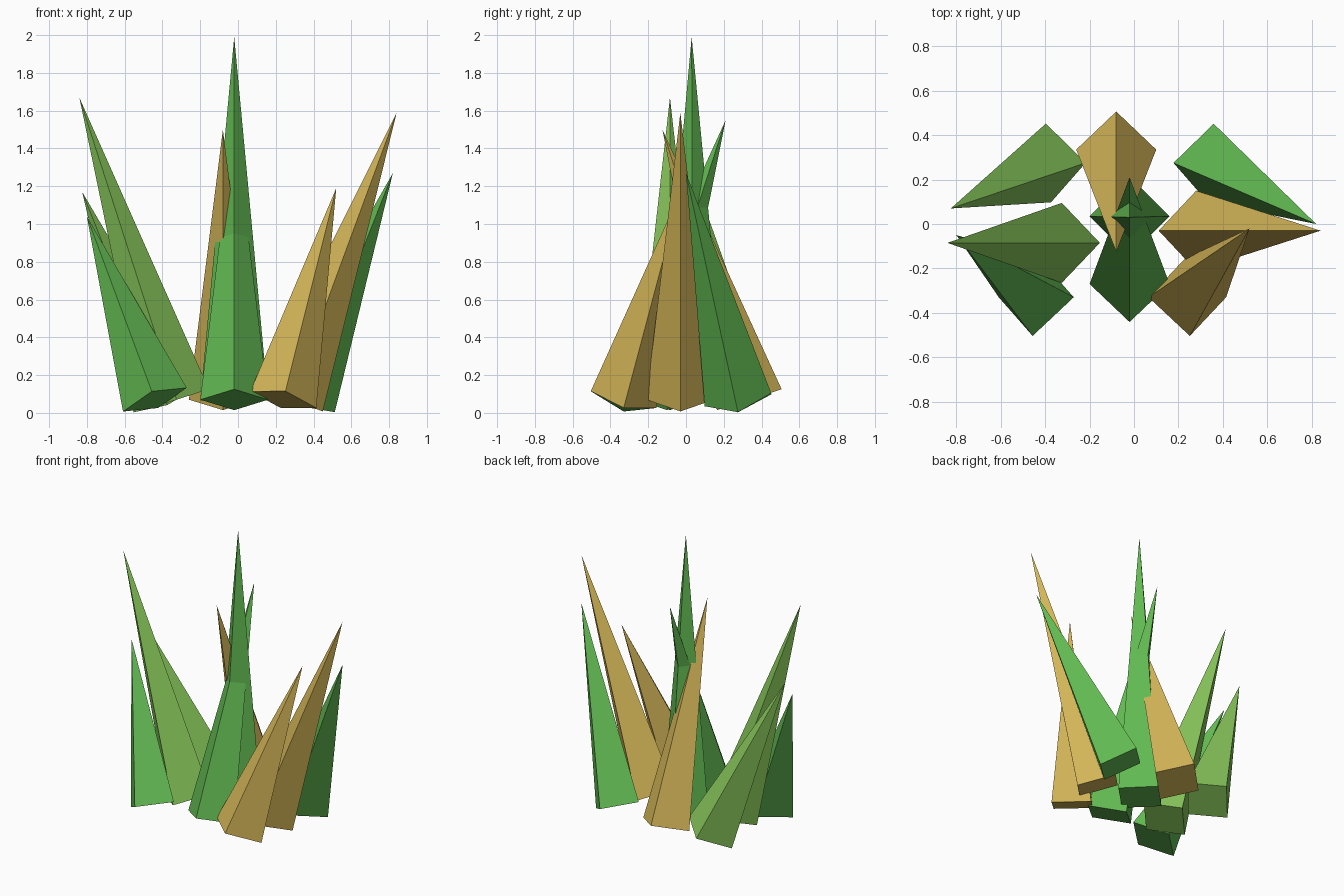
import bpy
import bmesh
from mathutils import Vector

if "Cube" in bpy.data.objects:
    bpy.data.objects.remove(bpy.data.objects["Cube"])

RADIUS = 0.18


def material(name, rgb):
    mat = bpy.data.materials.new(name)
    mat.diffuse_color = (*rgb, 1.0)
    mat.use_nodes = True
    mat.node_tree.nodes["Principled BSDF"].inputs["Base Color"].default_value = mat.diffuse_color
    return mat


green = material("grass green", (0.122, 0.485, 0.084))
light = material("light green", (0.242, 0.565, 0.102))
gold = material("dry gold", (0.659, 0.468, 0.098))


def blade(name, centre, tip, mat):
    """Four-sided spike whose square base is perpendicular to its axis."""
    centre, tip = Vector(centre), Vector(tip)
    axis = (tip - centre).normalized()
    u = Vector((axis.z, 0, -axis.x)).normalized() * RADIUS
    v = axis.cross(u)
    bm = bmesh.new()
    base = [bm.verts.new(centre + d) for d in (u, v, -u, -v)]
    point = bm.verts.new(tip)
    bm.faces.new(base[::-1])
    for i in range(4):
        bm.faces.new((base[i], base[(i + 1) % 4], point))
    bm.normal_update()
    mesh = bpy.data.meshes.new(name)
    bm.to_mesh(mesh)
    bm.free()
    mesh.materials.append(mat)
    obj = bpy.data.objects.new(name, mesh)
    bpy.context.collection.objects.link(obj)


# Upright middle blade
blade("centre_blade", (-0.02, 0.035, 0.065), (-0.02, 0.03, 1.99), green)

# Front and back blades leaning in across the middle
blade("front_blade", (-0.02, -0.27, 0.07), (-0.02, 0.21, 1.55), green)
blade("back_blade", (-0.08, 0.335, 0.07), (-0.08, -0.125, 1.50), gold)

# Left blades spreading outward
blade("left_blade", (-0.325, -0.085, 0.07), (-0.84, -0.085, 1.67), light)
blade("back_left_blade", (-0.385, 0.275, 0.07), (-0.825, 0.07, 1.17), light)
blade("front_left_blade", (-0.44, -0.33, 0.07), (-0.80, -0.05, 1.04), green)

# Right blades spreading outward
blade("right_blade", (0.28, -0.03, 0.07), (0.84, -0.03, 1.59), gold)
blade("back_right_blade", (0.345, 0.275, 0.07), (0.82, 0.0, 1.27), green)
blade("front_right_blade", (0.24, -0.33, 0.07), (0.52, -0.02, 1.19), gold)
